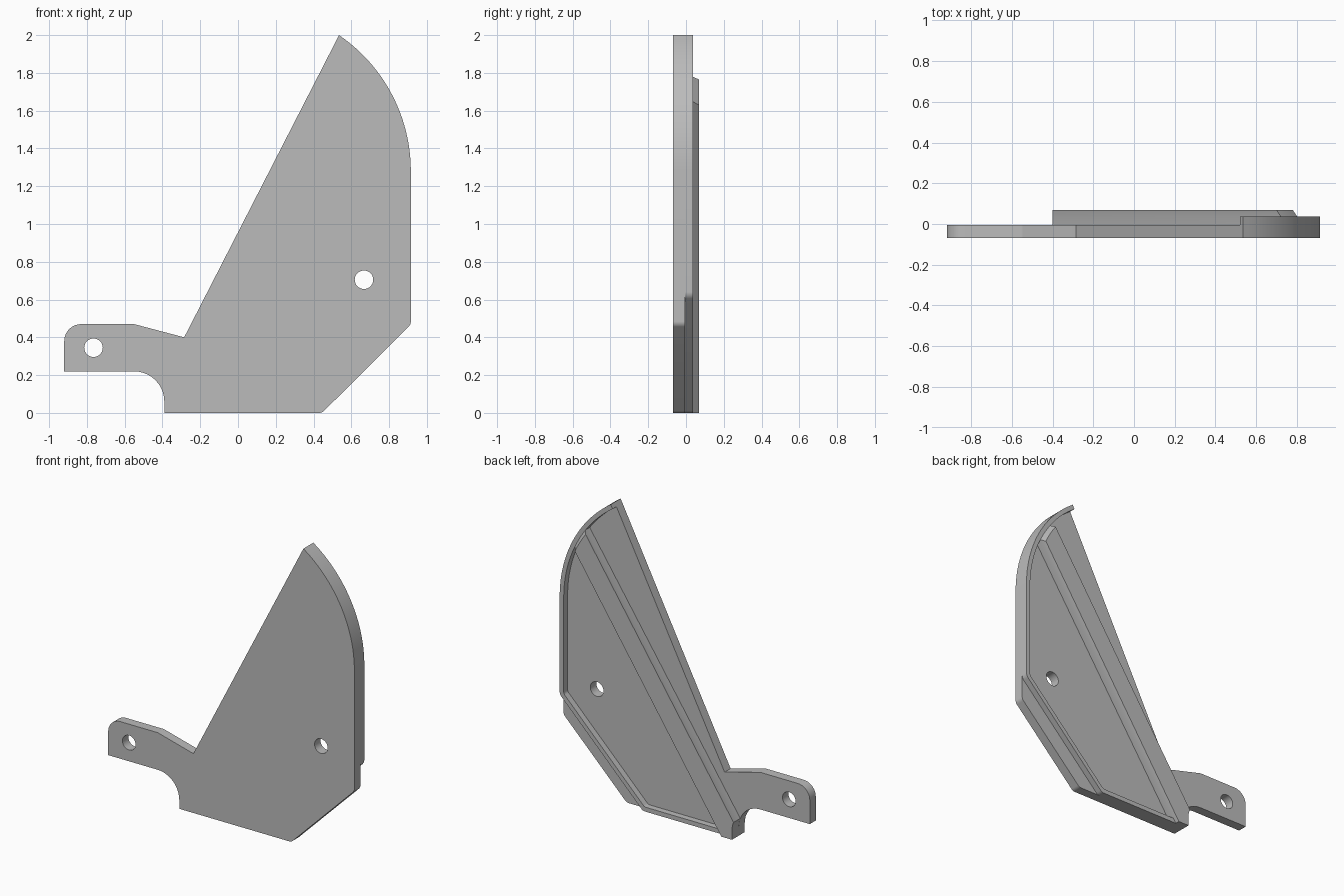
import bpy, bmesh
from math import sin, cos, tan, radians, pi
from mathutils import Vector

cube = bpy.data.objects.get("Cube")
if cube:
    bpy.data.objects.remove(cube, do_unlink=True)

grey = bpy.data.materials.new("plain grey")
grey.use_nodes = True
grey.diffuse_color = (0.5, 0.5, 0.5, 1)
grey.node_tree.nodes["Principled BSDF"].inputs["Base Color"].default_value = (0.5, 0.5, 0.5, 1)

FRONT, PLATE_BACK, RIM_BACK, RIB_BACK = -0.068, -0.004, 0.038, 0.068
CENTRE, RADIUS, WALL = (0.043, 1.28), 0.872, 0.03


def arc(radius, start, end, steps=24, centre=CENTRE):
    """Points on a circle, as sharp profile corners."""
    angles = [radians(start + (end - start) * i / steps) for i in range(steps + 1)]
    return [(centre[0] + radius * cos(a), centre[1] + radius * sin(a), 0) for a in angles]


def rounded(corners, steps=10):
    """Turn (x, z, radius) corners into a loop with rounded corners."""
    loop = []
    for i, (x, z, r) in enumerate(corners):
        p = Vector((x, z))
        if not r:
            loop.append(p)
            continue
        a = (Vector(corners[i - 1][:2]) - p).normalized()
        b = (Vector(corners[(i + 1) % len(corners)][:2]) - p).normalized()
        half = a.angle(b) / 2
        mid = p + (a + b).normalized() * r / sin(half)
        s = p + a * r / tan(half) - mid
        e = p + b * r / tan(half) - mid
        turn = pi - 2 * half
        for k in range(steps + 1):
            t = k / steps
            loop.append(mid + (s * sin((1 - t) * turn) + e * sin(t * turn)) / sin(turn))
    return loop


def solid(name, layers):
    """Join matching loops at successive depths and cap both ends."""
    bm = bmesh.new()
    rings = [[[bm.verts.new((p[0], y, p[1])) for p in loop] for loop in loops]
             for loops, y in layers]
    for ring in (rings[0], rings[-1]):
        edges = [bm.edges.new((loop[i - 1], loop[i])) for loop in ring for i in range(len(loop))]
        bmesh.ops.triangle_fill(bm, use_beauty=True, edges=edges, normal=(0, 1, 0))
    for low, high in zip(rings, rings[1:]):
        for a, b in zip(low, high):
            for i in range(len(a)):
                bm.faces.new((a[i - 1], a[i], b[i], b[i - 1]))
    bmesh.ops.recalc_face_normals(bm, faces=bm.faces)
    mesh = bpy.data.meshes.new(name)
    bm.to_mesh(mesh)
    bm.free()
    mesh.materials.append(grey)
    obj = bpy.data.objects.new(name, mesh)
    bpy.context.collection.objects.link(obj)
    bpy.ops.object.select_all(action='DESELECT')
    obj.select_set(True)
    bpy.context.view_layer.objects.active = obj
    bpy.ops.object.shade_smooth_by_angle(angle=radians(25))
    return obj


# Flat plate with side tab and two bolt holes
plate = rounded([(-0.92, 0.22, 0), (-0.39, 0.22, 0.16), (-0.39, 0, 0), (0.445, 0, 0.04),
                 (0.915, 0.468, 0.04)] + arc(RADIUS, 0, 55.65)
                + [(-0.285, 0.4, 0), (-0.55, 0.47, 0.04), (-0.92, 0.47, 0.09)])
holes = [[p[:2] for p in arc(0.049, 0, 352.5, 47, c)] for c in ((0.667, 0.705), (-0.765, 0.345))]
loops = [plate] + holes
solid("plate", [(loops, FRONT), (loops, PLATE_BACK)])

# Raised rim along the curved, slanted and bottom edges
rim = rounded([(-0.33, 0, 0), (0.295, 0, 0.04), (0.915, 0.62, 0.05)]
              + arc(RADIUS, 0, 55.65) + arc(RADIUS - WALL, 55.4, 0)
              + [(0.915 - WALL, 0.632, 0.03), (0.283, WALL, 0.03), (-0.33, WALL, 0)])
solid("rim", [([rim], PLATE_BACK), ([rim], RIM_BACK)])


# Diagonal rib whose upper end slopes inward above the rim
def rib(radius, start, end):
    fillet = arc(0.16, 22, 0, 6, (-0.55, 0.06))
    return [p[:2] for p in fillet + [(-0.39, 0, 0), (-0.311, 0, 0)] + arc(radius, start, end, 8)]


base, top = rib(RADIUS - WALL, 25.8, 36.4), rib(RADIUS - WALL - 0.025, 25.4, 36.4)
solid("rib", [([base], PLATE_BACK), ([base], RIM_BACK), ([top], RIB_BACK)])
